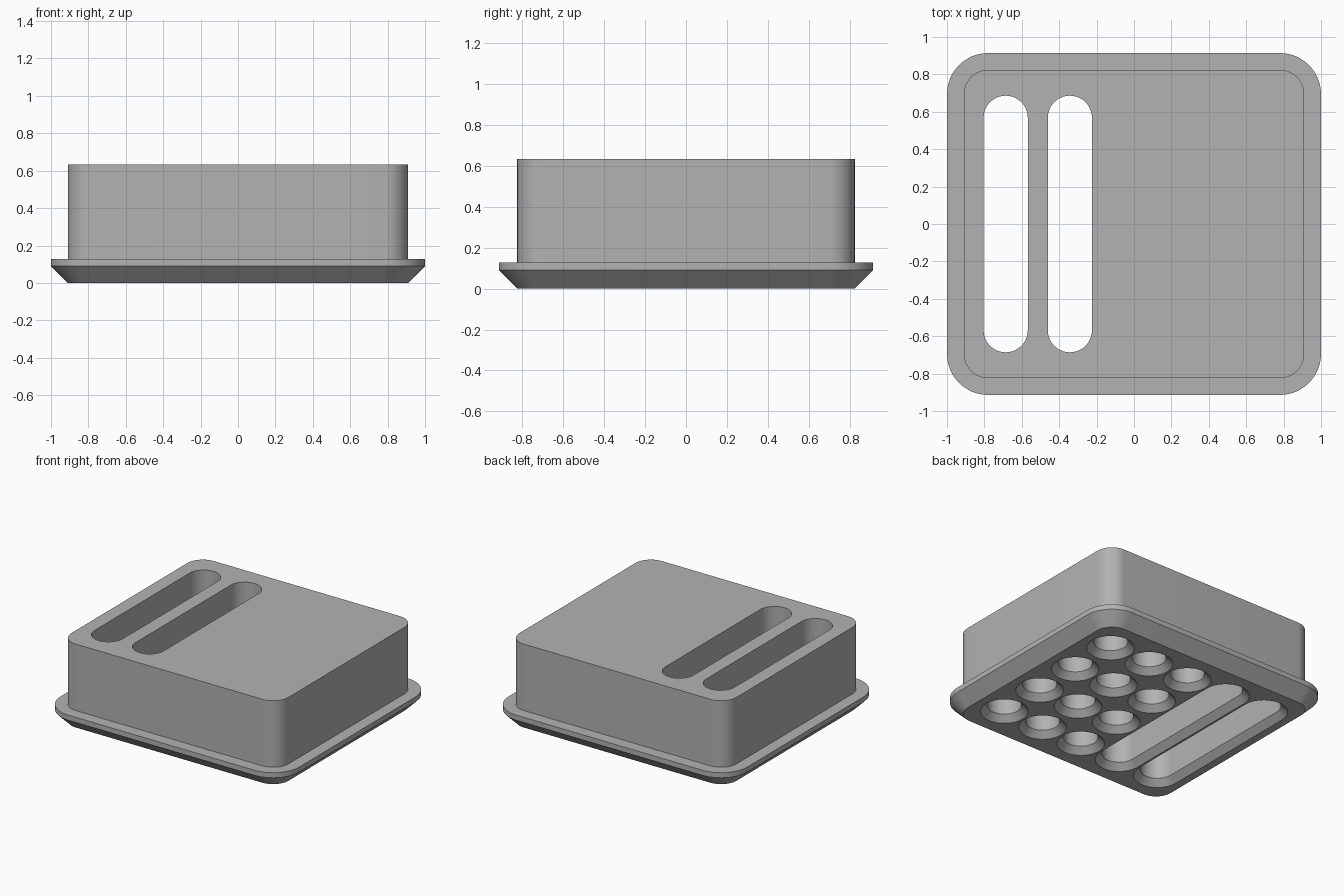
import bpy, bmesh, math

if "Cube" in bpy.data.objects:
    bpy.data.objects.remove(bpy.data.objects["Cube"])


def stadium(hx, hy, r, z, seg=12):
    """Rounded rectangle ring; hx, hy are half sizes, r the corner radius."""
    pts = []
    for q, (sx, sy) in enumerate([(1, 1), (-1, 1), (-1, -1), (1, -1)]):
        for i in range(seg + 1):
            a = math.pi / 2 * (q + i / seg)
            pts.append((sx * (hx - r) + r * math.cos(a),
                        sy * (hy - r) + r * math.sin(a), z))
    return pts


def loft(bm, rings, cx=0, cy=0):
    """Closed solid through a stack of rings."""
    vs = [[bm.verts.new((x + cx, y + cy, z)) for x, y, z in ring] for ring in rings]
    n = len(vs[0])
    for a, b in zip(vs, vs[1:]):
        for i in range(n):
            j = (i + 1) % n
            bm.faces.new((a[i], a[j], b[j], b[i]))
    bm.faces.new(vs[0][::-1])
    bm.faces.new(vs[-1])


def make(name, bm):
    bmesh.ops.remove_doubles(bm, verts=bm.verts, dist=1e-5)
    bmesh.ops.recalc_face_normals(bm, faces=bm.faces)
    me = bpy.data.meshes.new(name)
    bm.to_mesh(me)
    bm.free()
    ob = bpy.data.objects.new(name, me)
    bpy.context.collection.objects.link(ob)
    return ob


# Holder block with a chamfered rim at its foot
bm = bmesh.new()
loft(bm, [stadium(0.91, 0.824, 0.13, 0), stadium(1.0, 0.914, 0.22, 0.09),
          stadium(1.0, 0.914, 0.22, 0.128), stadium(0.91, 0.824, 0.13, 0.128),
          stadium(0.91, 0.824, 0.13, 0.632)])
holder = make("holder_block", bm)

# Pocket cutters: two through slots and a grid of blind holes, flared below
R, FLARE, PITCH, END = 0.118, 0.046, 0.343, 0.568


def pocket(bm, cx, cy, half, top):
    rings = []
    for r, z in [(R + FLARE, -0.03), (R + FLARE, 0), (R, FLARE), (R, top)]:
        rings.append(stadium(r, half + r, r, z))
    loft(bm, rings, cx, cy)


bm = bmesh.new()
for col in (-2, -1):
    pocket(bm, col * PITCH, 0, END, 0.7)
for col in range(3):
    for row in range(4):
        pocket(bm, col * PITCH, END * (row * 2 / 3 - 1), 0, 0.54)
cutter = make("pocket_cutter", bm)
cutter.hide_render = True

mod = holder.modifiers.new("pockets", 'BOOLEAN')
mod.object = cutter
mod.operation = 'DIFFERENCE'
mod.solver = 'EXACT'
bpy.context.view_layer.objects.active = holder
holder.select_set(True)
bpy.ops.object.modifier_apply(modifier=mod.name)
bpy.data.objects.remove(cutter)

# Single grey finish
mat = bpy.data.materials.new("grey")
mat.diffuse_color = (0.448, 0.448, 0.448, 1)
mat.use_nodes = True
mat.node_tree.nodes["Principled BSDF"].inputs["Base Color"].default_value = mat.diffuse_color
holder.data.materials.clear()
holder.data.materials.append(mat)
bpy.ops.object.shade_smooth_by_angle(angle=math.radians(30))
